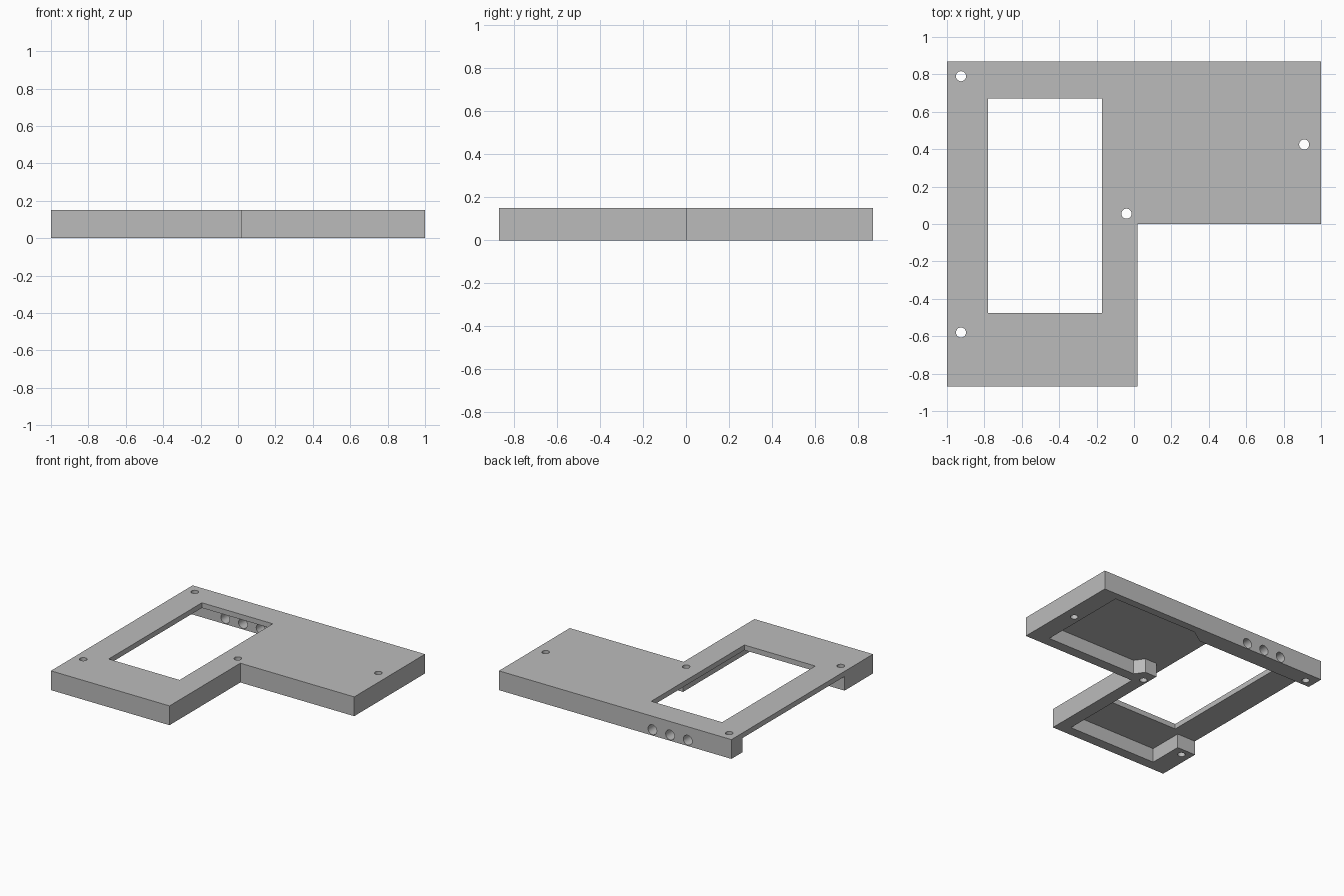
import bpy
import bmesh
from math import cos, sin, tau

if "Cube" in bpy.data.objects:
    bpy.data.objects.remove(bpy.data.objects["Cube"], do_unlink=True)

HEIGHT, CEILING = 0.15, 0.11

grey = bpy.data.materials.new("plain_grey")
grey.use_nodes = True
GREY = (0.5, 0.5, 0.5, 1)
grey.diffuse_color = GREY
grey.node_tree.nodes["Principled BSDF"].inputs["Base Color"].default_value = GREY


def prism(name, outline, low, high, along_y=False):
    """Extrude a 2D outline along z, or along y when it is drawn in x and z."""
    def place(a, b, c):
        return (a, c, b) if along_y else (a, b, c)
    bm = bmesh.new()
    base = [bm.verts.new(place(a, b, low)) for a, b in outline]
    top = [bm.verts.new(place(a, b, high)) for a, b in outline]
    bm.faces.new(base)
    bm.faces.new(top)
    for i in range(len(base)):
        j = (i + 1) % len(base)
        bm.faces.new((base[i], base[j], top[j], top[i]))
    bmesh.ops.recalc_face_normals(bm, faces=bm.faces)
    mesh = bpy.data.meshes.new(name)
    bm.to_mesh(mesh)
    bm.free()
    mesh.materials.append(grey)
    obj = bpy.data.objects.new(name, mesh)
    bpy.context.collection.objects.link(obj)
    return obj


def circle(a, b, radius, sides=32):
    return [(a + radius * cos(tau * i / sides), b + radius * sin(tau * i / sides))
            for i in range(sides)]


def cut(target, cutter):
    """Subtract the cutter, apply the result and discard the cutter."""
    cutter.hide_render = True
    mod = target.modifiers.new("cut", 'BOOLEAN')
    mod.operation = 'DIFFERENCE'
    mod.solver = 'EXACT'
    mod.object = cutter
    bpy.context.view_layer.objects.active = target
    bpy.ops.object.modifier_apply(modifier=mod.name)
    bpy.data.objects.remove(cutter, do_unlink=True)


# L-shaped cover block
cover = prism("case_cover", [(-1, -0.87), (0.02, -0.87), (0.02, 0), (1, 0),
                             (1, 0.87), (-1, 0.87)], 0, HEIGHT)

# Hollow underside, open on one side, leaving walls and screw bosses
cut(cover, prism("cavity_cutter", [
    (0.07, 0.08), (0.85, 0.08), (0.85, 0.81), (0.12, 0.81), (0.01, 0.735),
    (-1.1, 0.735), (-1.1, -0.52), (-0.84, -0.52), (-0.84, -0.79),
    (-0.08, -0.79), (-0.08, 0.15), (0.02, 0.15)], -0.1, CEILING))

# Screen window through the top plate
cut(cover, prism("window_cutter", [(-0.78, -0.475), (-0.17, -0.475),
                                   (-0.17, 0.67), (-0.78, 0.67)], 0.05, 0.3))

# Screw holes
for x, y in [(-0.925, 0.79), (0.91, 0.425), (-0.04, 0.055), (-0.925, -0.58)]:
    cut(cover, prism("screw_cutter", circle(x, y, 0.027), -0.1, 0.3))

# Row of cable holes in the back wall
for i in range(3):
    cut(cover, prism("cable_cutter", circle(-0.32 - 0.152 * i, 0.045, 0.038),
                     0.7, 1.0, along_y=True))

# Smooth hole walls, crisp corners
bpy.ops.object.select_all(action='DESELECT')
cover.select_set(True)
bpy.context.view_layer.objects.active = cover
bpy.ops.object.shade_smooth_by_angle(angle=0.5)
